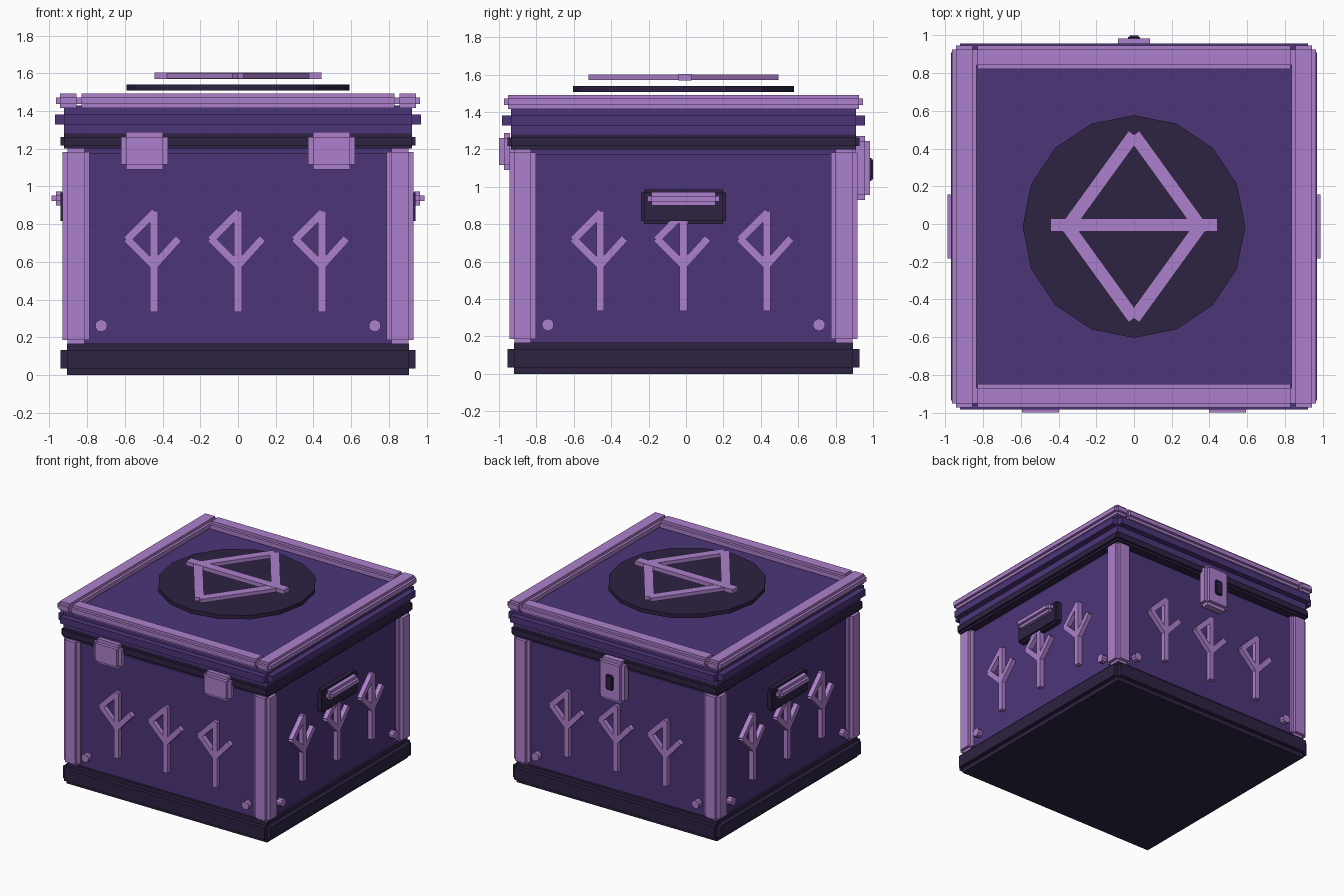
import bpy, bmesh, math
from mathutils import Matrix, Vector

if "Cube" in bpy.data.objects:
    bpy.data.objects.remove(bpy.data.objects["Cube"])

CY = -0.0135  # the chest body sits slightly toward the front


def material(name, rgb):
    m = bpy.data.materials.new(name)
    lin = [((c / 255 + 0.055) / 1.055) ** 2.4 for c in rgb]
    m.diffuse_color = (*lin, 1)
    m.use_nodes = True
    m.node_tree.nodes["Principled BSDF"].inputs["Base Color"].default_value = m.diffuse_color
    return m


DARK = material("dark plum", (45, 34, 66))
PURPLE = material("deep purple", (75, 53, 121))
LILAC = material("lilac trim", (173, 128, 204))


def finish(bm, name, mat, turn=0):
    """Turn about the chest axis in quarter turns and make the object."""
    bm.transform(Matrix.Translation((0, CY, 0)) @ Matrix.Rotation(turn * math.pi / 2, 4, 'Z'))
    me = bpy.data.meshes.new(name)
    bm.to_mesh(me)
    bm.free()
    me.materials.append(mat)
    ob = bpy.data.objects.new(name, me)
    bpy.context.collection.objects.link(ob)
    return ob


def add_box(bm, lo, hi):
    lo, hi = Vector(lo), Vector(hi)
    bmesh.ops.create_cube(bm, size=1, matrix=Matrix.Translation((lo + hi) / 2)
                          @ Matrix.Diagonal((*(hi - lo), 1)))


def notched_box(name, lo, hi, step, mat, turn=0):
    """Box with stepped edges: three crossing boxes, each full length on one axis."""
    bm = bmesh.new()
    for axis in range(3):
        s = [0 if i == axis else step for i in range(3)]
        add_box(bm, [a + d for a, d in zip(lo, s)], [b - d for b, d in zip(hi, s)])
    return finish(bm, name, mat, turn)


def add_bar(bm, p, q, width, depth, frame):
    """Flat bar from p to q in a 2D plane; frame maps the plane into the model."""
    p, q = Vector(p), Vector(q)
    d = q - p
    mid = (p + q) / 2
    bmesh.ops.create_cube(bm, size=1, matrix=frame @ Matrix.Translation((mid.x, mid.y, 0))
                          @ Matrix.Rotation(math.atan2(d.y, d.x), 4, 'Z')
                          @ Matrix.Diagonal((d.length, width, depth, 1)))


def slab(name, half, z0, z1, step, mat):
    notched_box(name, (-half, -half, z0), (half, half, z1), step, mat)


# Stacked main parts
slab("base", 0.94, 0, 0.167, 0.034, DARK)
slab("body", 0.888, 0.13, 1.205, 0.03, PURPLE)
slab("lip", 0.94, 1.2, 1.28, 0.017, DARK)
slab("lid", 0.97, 1.28, 1.43, 0.048, PURPLE)

for t in range(4):
    # Corner posts
    notched_box("corner_post", (0.788, -0.93, 0.16), (0.93, -0.788, 1.21), 0.026, LILAC, t)

    # Three branching marks on each side
    for k, x in enumerate((-0.445, 0, 0.445)):
        bm = bmesh.new()
        frame = Matrix.Translation((x, -0.9, 0)) @ Matrix.Rotation(math.pi / 2, 4, 'X')
        for p, q in (((0, 0.335), (0, 0.87)), ((0.005, 0.865), (-0.145, 0.715)),
                     ((-0.145, 0.725), (0.005, 0.575)), ((-0.005, 0.575), (0.13, 0.725))):
            add_bar(bm, p, q, 0.041, 0.05, frame)
        finish(bm, "side_mark", LILAC, t)

    # Rivets at the lower corners
    for x in (-0.725, 0.725):
        bm = bmesh.new()
        bmesh.ops.create_cone(bm, cap_ends=True, segments=10, radius1=0.033, radius2=0.033,
                              depth=0.06, matrix=Matrix.Translation((x, -0.9, 0.262))
                              @ Matrix.Rotation(math.pi / 2, 4, 'X'))
        finish(bm, "rivet", LILAC, t)

# Raised frame around the lid top
for t in (0, 2):
    notched_box("lid_trim_side", (0.835, -0.96, 1.415), (0.965, 0.96, 1.492), 0.021, LILAC, t)
    notched_box("lid_trim_end", (-0.85, -0.96, 1.415), (0.85, -0.835, 1.492), 0.021, LILAC, t)

# Side handles with dark backing plates
for t in (1, 3):
    notched_box("handle_plate", (-0.228, -0.94, 0.802), (0.228, -0.86, 0.985), 0.016, DARK, t)
    notched_box("handle_bar", (-0.192, -0.988, 0.9), (0.192, -0.91, 0.973), 0.022, LILAC, t)

# Front hinges
for x in (-0.495, 0.495):
    notched_box("hinge", (x - 0.125, -0.987, 1.09), (x + 0.125, -0.9, 1.288), 0.027, LILAC)

# Back latch and keyhole
notched_box("latch", (-0.113, -0.998, 0.93), (0.113, -0.89, 1.272), 0.027, LILAC, 2)
notched_box("keyhole", (-0.033, -1.0135, 1.03), (0.033, -0.96, 1.155), 0.009, DARK, 2)

# Floating disc above the lid
bm = bmesh.new()
bmesh.ops.create_cone(bm, cap_ends=True, segments=16, radius1=0.59, radius2=0.59,
                      depth=0.032, matrix=Matrix.Translation((0, 0, 1.524)))
finish(bm, "lid_disc", DARK)

# Floating diamond emblem with a crossbar
bm = bmesh.new()
frame = Matrix.Translation((0, 0, 1.586))
for sx in (-1, 1):
    for sy in (-1, 1):
        add_bar(bm, (0, sy * 0.487), (sx * 0.352, 0), 0.07, 0.03, frame)
add_bar(bm, (-0.443, 0.008), (0.443, 0.008), 0.07, 0.034, frame)
finish(bm, "lid_emblem", LILAC)
